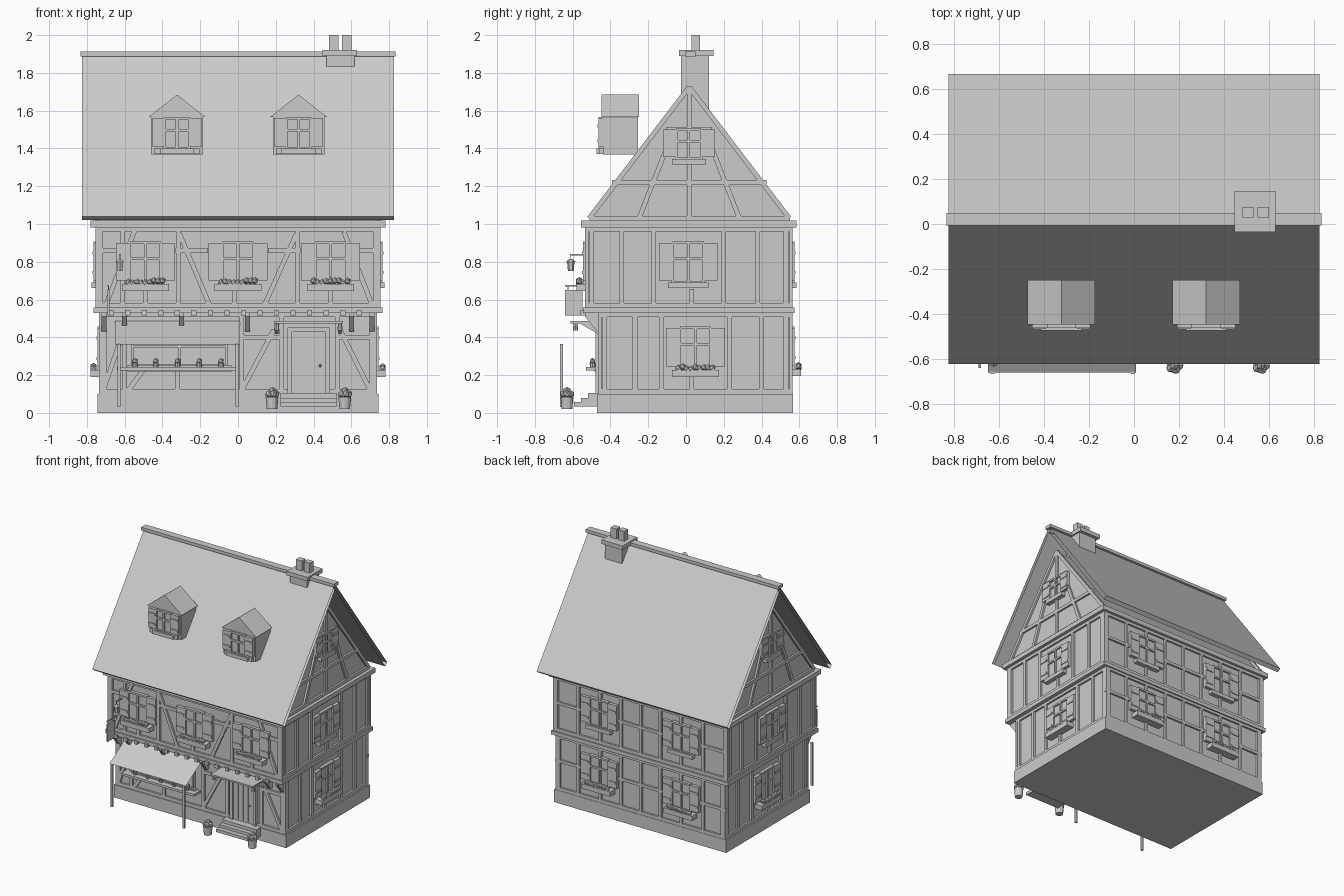
import bpy, bmesh, math, random
from mathutils import Matrix, Vector

if "Cube" in bpy.data.objects:
    bpy.data.objects.remove(bpy.data.objects["Cube"])
random.seed(4)
T = Matrix.Translation
I = Matrix.Identity(4)


class Part:
    """Collects primitives into one named object."""
    def __init__(self, name):
        self.name, self.bm = name, bmesh.new()

    def box(self, x0, x1, y0, y1, z0, z1, m=I):
        s = Matrix.Diagonal((x1 - x0, y1 - y0, z1 - z0, 1))
        c = T(((x0 + x1) / 2, (y0 + y1) / 2, (z0 + z1) / 2))
        bmesh.ops.create_cube(self.bm, size=1, matrix=m @ c @ s)

    def beam(self, m, u1, z1, u2, z2, w=0.025, d=0.015):
        a, L = math.atan2(z2 - z1, u2 - u1), math.hypot(u2 - u1, z2 - z1)
        r = m @ T(((u1 + u2) / 2, 0, (z1 + z2) / 2)) @ Matrix.Rotation(-a, 4, 'Y')
        self.box(-L / 2, L / 2, -d, 0.005, -w / 2, w / 2, r)

    def cyl(self, x, y, z0, z1, r1, r2, n=10):
        bmesh.ops.create_cone(self.bm, cap_ends=True, segments=n, radius1=r1, radius2=r2,
                              depth=z1 - z0, matrix=T((x, y, (z0 + z1) / 2)))

    def ball(self, p, r, m=I):
        bmesh.ops.create_icosphere(self.bm, subdivisions=1, radius=r, matrix=m @ T(p))

    def extrude(self, prof, x0, x1, closed=True):
        a, b = [[self.bm.verts.new((x, y, z)) for y, z in prof] for x in (x0, x1)]
        n = len(prof)
        for i in range(n if closed else n - 1):
            self.bm.faces.new((a[i], a[(i + 1) % n], b[(i + 1) % n], b[i]))
        if closed:
            self.bm.faces.new(a[::-1])
            self.bm.faces.new(b)

    def done(self):
        bmesh.ops.recalc_face_normals(self.bm, faces=self.bm.faces)
        me = bpy.data.meshes.new(self.name)
        self.bm.to_mesh(me)
        self.bm.free()
        ob = bpy.data.objects.new(self.name, me)
        bpy.context.collection.objects.link(ob)


def wall(side, n):
    """Wall frame: local x along the wall, -y outward, n = distance from origin."""
    return Matrix.Rotation(math.radians({'front': 0, 'right': 90, 'back': 180, 'left': -90}[side]), 4, 'Z') @ T((0, -n, 0))


# masonry base, storeys and gable
p = Part("stone_base"); p.box(-.745, .745, -.47, .567, 0, .1); p.done()
p = Part("ground_storey"); p.box(-.72, .72, -.45, .55, .1, .53); p.done()
p = Part("upper_storey"); p.box(-.74, .74, -.52, .55, .53, 1.0); p.done()
p = Part("gable_block"); p.extrude([(-.525, 1.0), (.56, 1.0), (.017, 1.72)], -.74, .74); p.done()
p = Part("floor_bands")
p.box(-.765, .765, -.545, .575, .528, .557)
p.box(-.78, .78, -.557, .585, .982, 1.018)
p.done()

# roof: thin shell with open gable ends, plus ridge cap
p = Part("roof")
for s in (-1, 1):
    p.extrude([(.022, 1.9), (.022 + s * .646, 1.04), (.022 + s * .62, 1.02), (.022, 1.86)], -.825, .825, False)
p.done()
p = Part("ridge_cap"); p.box(-.835, .835, -.006, .05, 1.888, 1.912); p.done()

# chimney
p = Part("chimney")
p.box(.468, .618, -.027, .121, 1.55, 1.9)
p.box(.447, .629, -.036, .146, 1.89, 1.922)
for x in (.483, .55):
    p.box(x, x + .05, .028, .075, 1.92, 2.0)
p.done()

FG, FU = wall('front', .45), wall('front', .52)
BK = wall('back', .55)

# timber framing
t = Part("timber_frame")
for m, hw, z0, z1 in ((FG, .72, .1, .53), (FU, .74, .557, .982), (BK, .72, .1, .53), (BK, .74, .557, .982)):
    for z in (z0 + .013, z1 - .01):
        t.beam(m, -hw, z, hw, z)
    for s in (-1, 1):
        t.beam(m, s * (hw - .005), z0, s * (hw - .005), z1, .04)
# front braces and studs
for a in ((-.545, .97, -.7, .57), (-.31, .95, -.15, .57), (.31, .95, .14, .57), (.56, .96, .71, .57),
          (-.317, .56, -.317, .98), (.317, .56, .317, .98), (-.02, .56, -.02, .66), (-.61, .56, -.61, .98),
          (-.49, .56, -.49, .66), (.49, .56, .49, .66), (-.74, .86, -.64, .86), (.64, .86, .74, .86),
          (-.33, .86, -.16, .86), (.16, .86, .33, .86)):
    t.beam(FU, *a)
for a in ((-.39, .38, -.58, .12), (-.6, .45, -.71, .13), (.19, .44, .02, .12), (.53, .46, .7, .12),
          (.02, .1, .02, .52), (.23, .1, .23, .52), (.525, .1, .525, .52), (-.6, .1, -.6, .52),
          (-.32, .1, -.32, .24), (.02, .4, .24, .4), (.52, .4, .72, .4)):
    t.beam(FG, *a)
# back studs and rails
for z0, z1, zr in ((.1, .53, .33), (.557, .982, .78)):
    for u in (-.54, -.35, -.17, 0, .17, .35, .54):
        t.beam(BK, u, z0, u, z1, .022)
    for u0, u1 in ((-.74, -.5), (-.2, .2), (.5, .74)):
        t.beam(BK, u0, zr, u1, zr, .022)
# side walls and gables
for side, s in (('right', 1), ('left', -1)):
    g, u = wall(side, .72), wall(side, .74)
    for m, y0, z0, z1, studs in ((g, -.45, .1, .53, (-.43, -.27, -.13, .23, .4, .53)),
                                 (u, -.52, .557, .982, (-.5, -.34, -.17, .2, .38, .53))):
        for y in studs:
            t.beam(m, s * y, z0, s * y, z1)
        for z in (z0 + .013, z1 - .01):
            t.beam(m, s * y0, z, s * .55, z)
        t.beam(m, s * .03, z0, s * .03, z0 + .1)
    for y in (-1, 1):
        c = .017
        for a in ((.53, 1.03, 0, 1.725), (.27, 1.02, .12, 1.4), (.41, 1.22, 0, 1.22), (.12, 1.5, 0, 1.5)):
            t.beam(u, s * (c + y * a[0]), a[1], s * (c + y * a[2]), a[3])
    t.beam(u, s * .017, 1.02, s * .017, 1.72)
    t.beam(u, s * -.51, 1.03, s * .55, 1.03)
t.done()

# jetty joists and knee brackets
p = Part("jetty_joists")
for i in range(16):
    p.box(-.685 + i * .0875, -.657 + i * .0875, -.56, -.44, .515, .542)
for x in (-.71, -.6, -.3, .05, .6, .71):
    p.extrude([(-.45, .43), (-.47, .43), (-.535, .51), (-.535, .53), (-.45, .53)], x - .013, x + .013)
p.done()

# windows with shutters, sill or flower box
win, shut, boxes, flow = (Part(n) for n in ("windows", "shutters", "flower_boxes", "box_flowers"))


def window(m, u, z0, z1, w=.165, sw=.073, box=True):
    h = w / 2
    win.box(u - h, u + h, -.012, 0, z0, z1, m)
    for a in ((-h, z0, -h, z1), (h, z0, h, z1), (0, z0, 0, z1), (-h, z0, h, z0), (-h, z1, h, z1),
              (-h, z0 + (z1 - z0) * .6, h, z0 + (z1 - z0) * .6)):
        win.beam(m, u + a[0], a[1], u + a[2], a[3], .014, .024)
    if sw:
        for s in (-1, 1):
            c = u + s * (h + sw / 2)
            shut.box(c - sw / 2, c + sw / 2, -.024, 0, z0 + .01, z1, m)
            for f in (.25, .75):
                z = z0 + (z1 - z0) * f
                shut.box(c - sw * .45, c + sw * .45, -.03, 0, z - .008, z + .008, m)
    if box:
        boxes.box(u - .125, u + .125, -.06, 0, z0 - .045, z0 - .008, m)
        for i in range(9):
            flow.ball((u - .09 + i * .0225, -.045, z0 + random.uniform(-.004, .012)), .019, m)
    else:
        boxes.box(u - h - .025, u + h + .025, -.035, 0, z0 - .03, z0, m)


for x in (-.49, 0, .49):
    window(FU, x, .69, .9)
for x in (-.355, .355):
    window(BK, x, .24, .45)
    window(BK, x, .69, .9, box=False)
for side, s in (('right', 1), ('left', -1)):
    window(wall(side, .72), s * .05, .235, .45)
    window(wall(side, .74), s * .012, .69, .9, box=False)
    window(wall(side, .74), s * .015, 1.345, 1.5, w=.13, box=False)
window(FG, -.31, .25, .42, w=.5, sw=0, box=False)

# dormers
d = Part("dormers")
for x in (-.323, .321):
    d.box(x - .137, x + .137, -.44, -.255, 1.367, 1.57)
    d.extrude([(-.447, 0), (-.25, 0), (-.25, .001), (-.447, .001)], x - .15, x + .15)
    d.bm.verts.ensure_lookup_table()
    for v in d.bm.verts[-8:]:
        v.co.z += 1.566
    f, b = [[d.bm.verts.new((x + dx, y, z)) for dx, z in ((-.15, 1.567), (.15, 1.567), (0, 1.685))] for y in (-.447, -.25)]
    d.bm.faces.new(f); d.bm.faces.new(b[::-1])
    for i in range(3):
        d.bm.faces.new((f[i], b[i], b[(i + 1) % 3], f[(i + 1) % 3]))
    window(wall('front', .438), x, 1.4, 1.56, w=.13, sw=.065, box=False)
    boxes.box(x - .12, x + .12, -.46, -.43, 1.37, 1.4)
d.done()
for q in (win, shut, boxes, flow):
    q.done()

# door, frame, canopy and steps
p = Part("door")
p.box(.285, .465, -.465, -.44, .11, .43)
for i in range(4):
    p.box(.289 + i * .044, .329 + i * .044, -.47, -.45, .115, .425)
p.ball((.435, -.477, .25), .009)
for a in ((.275, .1, .275, .45), (.475, .1, .475, .45), (.265, .44, .485, .44)):
    p.beam(FG, *a, .024, .028)
p.done()
p = Part("door_canopy")
p.box(.19, .555, -.612, -.45, .473, .486)
for x in (.205, .54):
    p.extrude([(-.45, .42), (-.47, .42), (-.56, .473), (-.45, .473)], x - .009, x + .009)
    p.cyl(x, -.585, .437, .475, .014, .01, 8)
p.done()
p = Part("door_steps")
for y, z0, z1 in ((-.592, 0.035, .058), (-.555, .058, .08), (-.52, .08, .105)):
    p.box(.225, .525, y, -.46, z0, z1)
p.done()

# awning, posts, counter with jars
p = Part("awning"); p.extrude([(-.455, .487), (-.66, .362)], -.65, .01, False); p.done()
p = Part("awning_posts")
for x in (-.63, -.005):
    p.box(x - .008, x + .008, -.668, -.652, .03, .364)
p.done()
p = Part("shop_counter"); p.box(-.64, -.01, -.53, -.45, .224, .242); p.done()
p = Part("counter_jars")
for x in (-.545, -.435, -.32, -.205, -.09):
    p.cyl(x, -.495, .24, .265, .012, .016, 8)
    p.ball((x, -.495, .274), .017)
p.done()

# planters beside the steps
p = Part("planters"); q = Part("planter_bushes")
for x in (.18, .565):
    p.cyl(x, -.63, .02, .085, .028, .034, 12)
    for i in range(6):
        a = i * math.tau / 5
        q.ball((x + (.021 * math.cos(a) if i < 5 else 0), -.63 + (.019 * math.sin(a) if i < 5 else 0), .1 if i < 5 else .118), .021)
p.done(); q.done()

# hanging sign and lantern
p = Part("hanging_sign")
p.box(-.692, -.68, -.64, -.548, .515, .65)
p.box(-.69, -.682, -.64, -.52, .668, .678)
for y in (-.625, -.565):
    p.box(-.688, -.684, y - .002, y + .002, .645, .67)
p.done()
p = Part("wall_lantern")
p.box(-.63, -.62, -.615, -.52, .832, .84)
p.box(-.627, -.623, -.612, -.608, .805, .835)
p.cyl(-.625, -.61, .752, .8, .015, .02, 6)
p.cyl(-.625, -.61, .8, .815, .026, .008, 6)
p.done()
